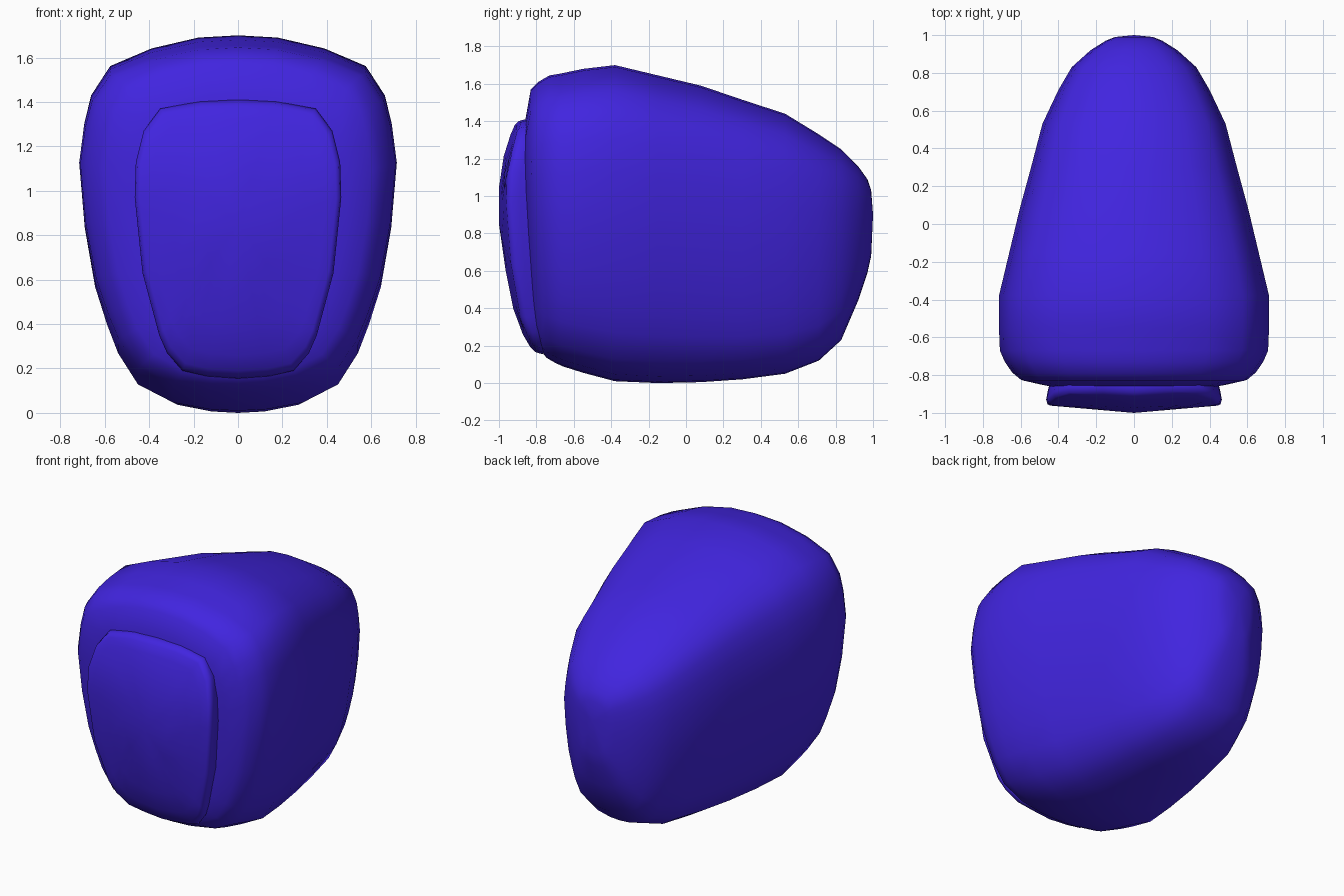
import bpy
import bmesh

if "Cube" in bpy.data.objects:
    bpy.data.objects.remove(bpy.data.objects["Cube"])

mat = bpy.data.materials.new("violet blue")
mat.diffuse_color = (0.053, 0.018, 0.74, 1)
mat.use_nodes = True
mat.node_tree.nodes["Principled BSDF"].inputs["Base Color"].default_value = mat.diffuse_color


def lerp_table(t, table):
    if t <= table[0][0]:
        return table[0][1]
    for (a, u), (b, v) in zip(table, table[1:]):
        if t <= b:
            return u + (v - u) * (t - a) / (b - a)
    return table[-1][1]


def mirrored(half):
    """Close a half outline, listed from top to bottom, across x = 0."""
    return half + [(-x, z) for x, z in reversed(half[1:-1])]


def loft(name, rings, start, end, angle):
    """Skin a list of rings and close both ends with a fan."""
    bm = bmesh.new()
    loops = [[bm.verts.new(p) for p in ring] for ring in rings]
    n = len(loops[0])
    for a, b in zip(loops, loops[1:]):
        for i in range(n):
            j = (i + 1) % n
            bm.faces.new((a[i], a[j], b[j], b[i]))
    for loop, tip in ((loops[0], start), (loops[-1], end)):
        v = bm.verts.new(tip)
        for i in range(n):
            bm.faces.new((loop[i], loop[(i + 1) % n], v))
    bmesh.ops.recalc_face_normals(bm, faces=bm.faces[:])
    mesh = bpy.data.meshes.new(name)
    bm.to_mesh(mesh)
    bm.free()
    mesh.materials.append(mat)
    ob = bpy.data.objects.new(name, mesh)
    bpy.context.collection.objects.link(ob)
    bpy.ops.object.select_all(action='DESELECT')
    ob.select_set(True)
    bpy.context.view_layer.objects.active = ob
    bpy.ops.object.shade_smooth_by_angle(angle=angle)
    return ob


# Body: one rounded cross-section, scaled along the depth
section = mirrored([(0, 1), (.25, .994), (.545, .965), (.805, .918), (.925, .84),
                    (.968, .765), (1, .66), (.965, .487), (.9, .33), (.825, .23),
                    (.755, .153), (.63, .07), (.41, .022), (.18, .004), (0, 0)])

# depth, half width, bottom, top, backward lean of the lower edge
stations = [
    (.99, .10, .68, 1.03, 0), (.97, .15, .59, 1.09, 0), (.92, .23, .44, 1.16, 0),
    (.83, .33, .23, 1.25, 0), (.71, .40, .12, 1.33, 0), (.53, .485, .05, 1.44, 0),
    (.30, .545, .02, 1.515, 0), (.08, .605, .005, 1.59, 0), (-.15, .66, 0, 1.645, 0),
    (-.38, .715, .01, 1.70, 0), (-.55, .715, .055, 1.68, 0), (-.67, .71, .09, 1.655, .01),
    (-.73, .685, .11, 1.645, .03), (-.79, .645, .135, 1.61, .05),
    (-.83, .60, .165, 1.57, .07), (-.855, .50, .23, 1.43, .07), (-.875, .40, .32, 1.32, .07),
]
rings = []
for y, w, zb, zt, lean in stations:
    ring = []
    for x, f in section:
        z = zb + (zt - zb) * f
        ring.append((x * w, y + lean * max(0, 1 - z / 1.2), z))
    rings.append(ring)
loft("body", rings, (0, 1.0, .90), (0, -.89, .9), 1.05)

# Front panel: raised, domed plate with a rounded rim
outline = mirrored([(0, 1.41), (.17, 1.403), (.35, 1.37), (.425, 1.27), (.46, 1.13),
                    (.465, .97), (.43, .63), (.355, .35), (.32, .27), (.25, .19),
                    (.14, .165), (0, .155)])
dome = [(.155, -.80), (.2, -.84), (.33, -.91), (.78, -1), (1.08, -1),
        (1.18, -.985), (1.37, -.925), (1.41, -.89)]
mid = .85
rings = []
for scale, back in ((.96, .12), (.985, .07), (1, .03), (.985, .005), (.95, 0),
                    (.85, 0), (.65, 0), (.35, 0)):
    ring = []
    for x, z in outline:
        px, pz = x * scale, mid + (z - mid) * scale
        ring.append((px, lerp_table(pz, dome) + .04 * abs(px) / .46 + back, pz))
    rings.append(ring)
loft("front_panel", rings, (0, -.85, mid), (0, -1, mid), 1.05)
